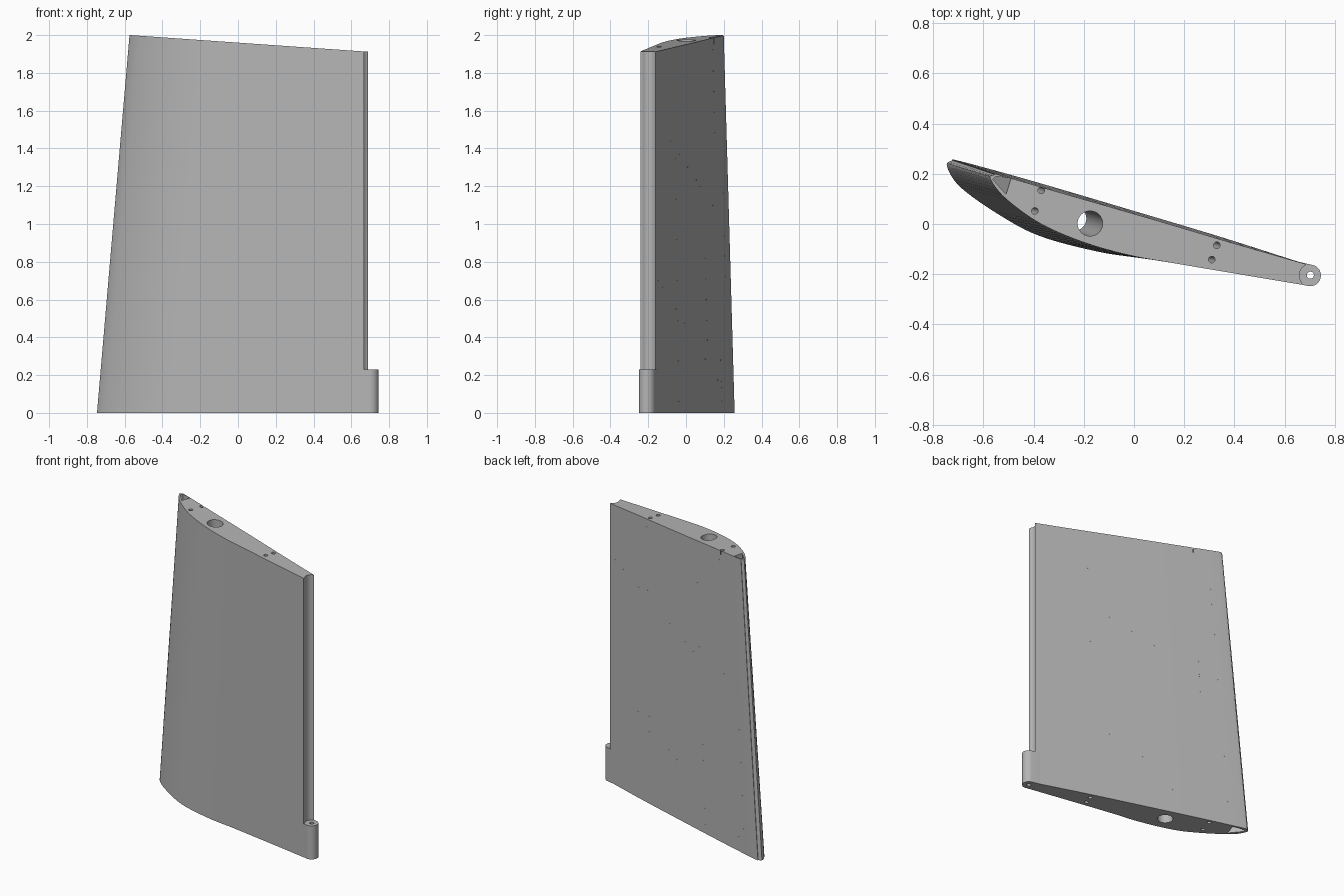
import bpy, bmesh
from math import sin, cos, pi, radians
from mathutils import Vector

cube = bpy.data.objects.get("Cube")
if cube:
    bpy.data.objects.remove(cube, do_unlink=True)

grey = bpy.data.materials.new("light grey")
grey.use_nodes = True
COLOUR = (0.46, 0.46, 0.46, 1)
grey.diffuse_color = COLOUR
grey.node_tree.nodes["Principled BSDF"].inputs["Base Color"].default_value = COLOUR


def top_z(x):
    """Height of the slanted tip."""
    return 2.0 - 0.07 * (x + 0.57)


def spline(points, steps=6):
    """Smooth curve through the points."""
    pts = [Vector(p) for p in points]
    pts = [2 * pts[0] - pts[1]] + pts + [2 * pts[-1] - pts[-2]]
    out = []
    for a, b, c, d in zip(pts, pts[1:], pts[2:], pts[3:]):
        for k in range(steps):
            t = k / steps
            out.append(0.5 * (2 * b + (c - a) * t + (2 * a - 5 * b + 4 * c - d) * t * t
                              + (3 * b - a - 3 * c + d) * t ** 3))
    return out + [pts[-2]]


def arc(centre, radius, start, end, steps=16):
    angles = [radians(start + (end - start) * k / steps) for k in range(steps + 1)]
    return [Vector((centre[0] + radius * cos(a), centre[1] + radius * sin(a))) for a in angles]


def finish(bm, name):
    bmesh.ops.recalc_face_normals(bm, faces=bm.faces[:])
    mesh = bpy.data.meshes.new(name)
    bm.to_mesh(mesh)
    bm.free()
    mesh.materials.append(grey)
    obj = bpy.data.objects.new(name, mesh)
    bpy.context.collection.objects.link(obj)
    return obj


def loft(name, low, high, height=None, extend=0.0):
    """Solid between a root outline and a tip outline."""
    bm = bmesh.new()
    root, tip = [], []
    for a, b in zip(low, high):
        p = Vector((a[0], a[1], 0))
        q = Vector((b[0], b[1], height or top_z(b[0])))
        d = (q - p) * extend
        root.append(bm.verts.new(p - d))
        tip.append(bm.verts.new(q + d))
    n = len(root)
    bm.faces.new(root[::-1])
    bm.faces.new(tip)
    for i in range(n):
        j = (i + 1) % n
        bm.faces.new((root[i], root[j], tip[j], tip[i]))
    return finish(bm, name)


def select(obj):
    bpy.ops.object.select_all(action='DESELECT')
    obj.select_set(True)
    bpy.context.view_layer.objects.active = obj


def cut(obj, cutter):
    select(obj)
    mod = obj.modifiers.new("cut", 'BOOLEAN')
    mod.operation = 'DIFFERENCE'
    mod.solver = 'EXACT'
    mod.object = cutter
    bpy.ops.object.modifier_apply(modifier=mod.name)
    bpy.data.objects.remove(cutter, do_unlink=True)


def smooth(obj):
    select(obj)
    bpy.ops.object.shade_smooth_by_angle(angle=radians(30))


# Wing panel: flat back, curved front, concave hinge cove at the trailing edge
HINGE = (0.703, -0.204)
cove = arc(HINGE, 0.044, 222, 110)
root_line = [(0.688, -0.161), (0.35, -0.053), (0, 0.052), (-0.4, 0.17), (-0.69, 0.25),
             (-0.728, 0.252), (-0.745, 0.228), (-0.69, 0.145), (-0.53, 0.032), (-0.37, -0.05),
             (-0.135, -0.112), (0.065, -0.141), (0.38, -0.193), (0.668, -0.242)]
tip_line = [(0.688, -0.161), (0.39, -0.075), (0.07, 0.02), (-0.27, 0.118), (-0.525, 0.192),
            (-0.558, 0.196), (-0.572, 0.178), (-0.51, 0.1), (-0.37, 0.0), (-0.195, -0.075),
            (-0.016, -0.125), (0.14, -0.153), (0.4, -0.197), (0.668, -0.242)]
panel = loft("wing_panel", spline(root_line) + cove[1:-1], spline(tip_line) + cove[1:-1])

# Spar tubes running the whole span: root centre, tip centre, radius
tubes = [((-0.24, 0.022), (-0.175, 0.002), 0.05),
         ((-0.485, 0.165), (-0.37, 0.134), 0.013),
         ((-0.51, 0.075), (-0.395, 0.052), 0.013),
         ((0.3, -0.077), (0.33, -0.085), 0.013),
         ((0.28, -0.138), (0.31, -0.142), 0.013)]
for low, high, r in tubes:
    cut(panel, loft("tube_cutter", arc(low, r, 0, 348.75, 31), arc(high, r, 0, 348.75, 31),
                    extend=0.03))

# Hollow leading edge
cut(panel, loft("nose_cutter",
                [(-0.715, 0.238), (-0.73, 0.225), (-0.66, 0.14), (-0.635, 0.222)],
                [(-0.55, 0.19), (-0.563, 0.178), (-0.51, 0.118), (-0.49, 0.182)], extend=0.002))
smooth(panel)

# Hinge block: rounded trailing edge at the root, drilled for the hinge pin
outline = arc((0.702, -0.205), 0.043, -101, 72, 24) + [Vector((0.64, -0.147)), Vector((0.64, -0.236))]
block = loft("hinge_block", outline, outline, height=0.23)
pin = arc(HINGE, 0.014, 0, 348.75, 31)
cut(block, loft("pin_cutter", pin, pin, height=0.3, extend=0.2))
smooth(block)

# Tiny marks on the back along the spars and the diagonal ribs: x, z to x, z
rows = [((0.3, 0.06), (0.34, 1.88), 18), ((-0.23, 0.06), (-0.13, 1.9), 18),
        ((-0.47, 0.06), (-0.35, 1.92), 18), ((-0.6, 0.06), (-0.47, 1.93), 18),
        ((0.64, 1.54), (-0.48, 1.03), 16), ((0.64, 0.7), (-0.62, 0.06), 18)]
bpy.context.view_layer.update()
bm = bmesh.new()
for a, b, count in rows:
    for k in range(count):
        p = Vector(a).lerp(Vector(b), k / (count - 1))
        hit, loc, normal, _ = panel.ray_cast(Vector((p.x, 1, p.y)), Vector((0, -1, 0)))
        if hit:
            turn = normal.to_track_quat('Z', 'Y').to_matrix().to_4x4()
            turn.translation = loc
            ring = bmesh.ops.create_cone(bm, cap_ends=True, segments=6, radius1=0.003,
                                         radius2=0.003, depth=0.001, matrix=turn)
finish(bm, "seam_marks")
